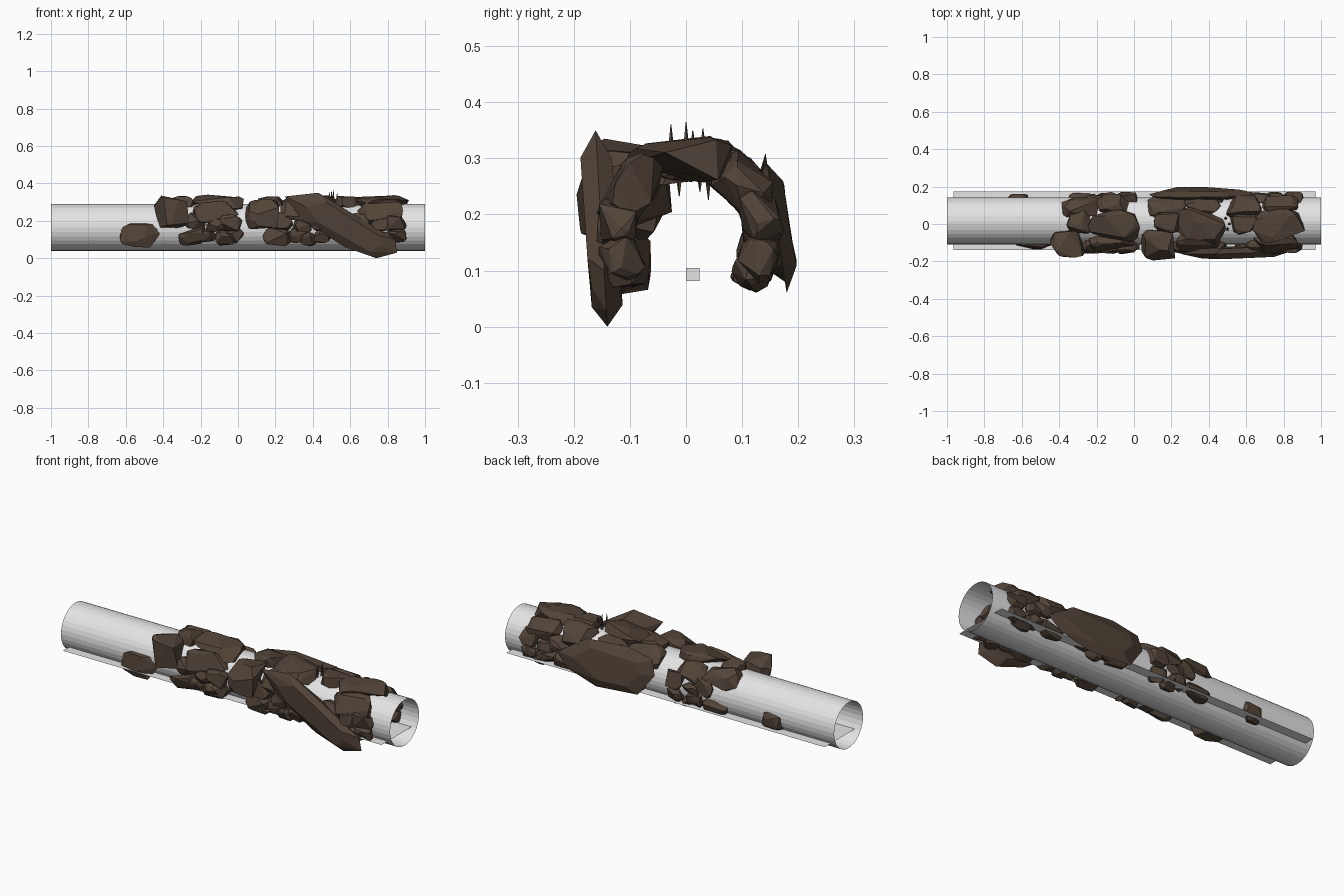
import bpy, bmesh, math, random
from mathutils import Vector, Matrix

if "Cube" in bpy.data.objects:
    bpy.data.objects.remove(bpy.data.objects["Cube"])

random.seed(11)


def material(name, rgb):
    m = bpy.data.materials.new(name)
    m.diffuse_color = (*rgb, 1)
    m.use_nodes = True
    m.node_tree.nodes["Principled BSDF"].inputs["Base Color"].default_value = m.diffuse_color
    return m


ROCK = material("brown rock", (0.085, 0.058, 0.040))
GREY = material("light grey", (0.78, 0.78, 0.78))


def finish(name, bm, mat):
    me = bpy.data.meshes.new(name)
    bm.to_mesh(me)
    bm.free()
    me.materials.append(mat)
    ob = bpy.data.objects.new(name, me)
    bpy.context.collection.objects.link(ob)
    return ob


def hull(name, pts):
    bm = bmesh.new()
    for p in pts:
        bm.verts.new(p)
    r = bmesh.ops.convex_hull(bm, input=bm.verts[:])
    junk = {g for g in r["geom_interior"] + r["geom_unused"]
            if isinstance(g, bmesh.types.BMVert)}
    bmesh.ops.delete(bm, geom=list(junk), context='VERTS')
    bmesh.ops.dissolve_limit(bm, angle_limit=math.radians(12),
                             verts=bm.verts[:], edges=bm.edges[:])
    return finish(name, bm, ROCK)


def rock(name, loc, half, rot=None, n=22):
    """Faceted boulder: hull of random boxy points, fitted to half sizes."""
    pts = []
    for _ in range(n):
        v = Vector([random.gauss(0, 1) for _ in range(3)]).normalized()
        pts.append([math.copysign(abs(c) ** 0.65, c) for c in v])
    for i in range(3):
        lo, hi = min(p[i] for p in pts), max(p[i] for p in pts)
        for p in pts:
            p[i] = ((p[i] - lo) / (hi - lo) * 2 - 1) * half[i]
    m = rot or Matrix.Identity(3)
    return hull(name, [m @ Vector(p) + Vector(loc) for p in pts])


def ring_rock(name, x, deg, hx, ht, hr, radius=0.13):
    """Boulder on the arch; deg is measured from the top towards +y."""
    a = math.radians(deg)
    loc = (x, 0.006 + radius * math.sin(a), 0.165 + radius * math.cos(a))
    rot = Matrix.Rotation(-a, 3, 'X') @ Matrix.Rotation(random.uniform(-.2, .2), 3, 'Z')
    rock(name, loc, (hx, ht, hr), rot)


def slab(name, outline, y, t, lean=0.0):
    """Leaning flat stone from an xz outline, chamfered on both faces."""
    cx = sum(p[0] for p in outline) / len(outline)
    cz = sum(p[1] for p in outline) / len(outline)
    pts = []
    for x, z in outline:
        yy = y + lean * (z - cz)
        pts.append((x, yy, z))
        for s in (-1, 1):
            k = random.uniform(0.6, 0.8)
            kx, kz = cx + (x - cx) * k, cz + (z - cz) * k
            pts.append((kx, y + lean * (kz - cz) + s * t * random.uniform(.75, 1), kz))
    hull(name, pts)


# Open tube running the full length
bm = bmesh.new()
bmesh.ops.create_cone(bm, cap_ends=False, segments=32, radius1=0.1255, radius2=0.1255,
                      depth=2, matrix=Matrix.Translation((0, 0.017, 0.165))
                      @ Matrix.Rotation(math.pi / 2, 4, 'Y'))
finish("tunnel_tube", bm, GREY)

# Flat floor sheet
bm = bmesh.new()
bm.faces.new([bm.verts.new(p) for p in ((-.965, -.14, .095), (.97, -.14, .095),
                                        (.97, .175, .095), (-.965, .175, .095))])
finish("floor_sheet", bm, GREY)

# Small marker block in the middle
bm = bmesh.new()
bmesh.ops.create_cube(bm, size=0.024, matrix=Matrix.Translation((0, .012, .093)))
finish("marker_block", bm, GREY)

# Arch boulders: x, angle, half length, half width, half depth
CLUSTER = [
    (-.29, 2, .07, .06, .037), (-.11, -6, .14, .09, .040),
    (-.29, 42, .10, .065, .042), (-.10, 48, .10, .060, .042),
    (-.20, 72, .06, .045, .035), (-.03, 75, .055, .050, .035),
    (-.12, -54, .12, .065, .042), (-.23, -76, .06, .045, .035),
    (-.04, -80, .06, .045, .038), (-.12, -86, .05, .035, .035),
    (-.13, 86, .05, .035, .036)]
LOWER = [(-.26, 112, .075, .045, .036), (-.16, 108, .05, .04, .034),
         (-.09, 116, .05, .042, .036), (-.02, 110, .05, .04, .035)]
for ci, dx in enumerate((0, .465, .88)):
    for x, a, hx, ht, hr in CLUSTER:
        ring_rock(f"arch_boulder_{ci}", x + dx, a, hx, ht, hr)
    for x, a, hx, ht, hr in LOWER:
        for s in (-1, 1):
            ring_rock(f"base_boulder_{ci}", x + dx + random.uniform(-.02, .02),
                      s * a, hx, ht, hr)

# Large boulders bulging out of the front
rock("front_boulder_left", (-.355, -.105, .245), (.095, .075, .09))
rock("front_boulder_middle", (.13, -.11, .235), (.09, .085, .08))

# Stray boulders away from the arch
rock("stray_boulder_front", (-.52, -.097, .122), (.113, .038, .064))
rock("stray_boulder_back", (-.62, .125, .13), (.06, .035, .05))

# Large leaning slabs
slab("front_slab", [(.25, .33), (.43, .35), (.62, .25), (.84, .10), (.85, .03),
                    (.74, 0), (.57, .06), (.35, .20)], -.15, .03, -.06)
slab("back_slab", [(.67, .18), (.5, .29), (.25, .31), (.1, .28), (.08, .2),
                   (.17, .08), (.42, .06), (.6, .11)], .16, .027, -.15)

# Thin spikes above and below the roof
SPIKES = [(.50, -.027, .30, .36), (.51, 0, .30, .365), (.49, .03, .30, .353),
          (.53, .012, .30, .35), (.50, -.012, .28, .232), (.52, .04, .28, .226),
          (.48, .025, .28, .24)]
for x, y, z0, z1 in SPIKES:
    bm = bmesh.new()
    m = Matrix.Translation((x, y, (z0 + z1) / 2))
    if z1 < z0:
        m = m @ Matrix.Rotation(math.pi, 4, 'X')
    bmesh.ops.create_cone(bm, cap_ends=True, segments=5, radius1=.008, radius2=.0008,
                          depth=abs(z1 - z0), matrix=m)
    finish("roof_spike", bm, ROCK)
